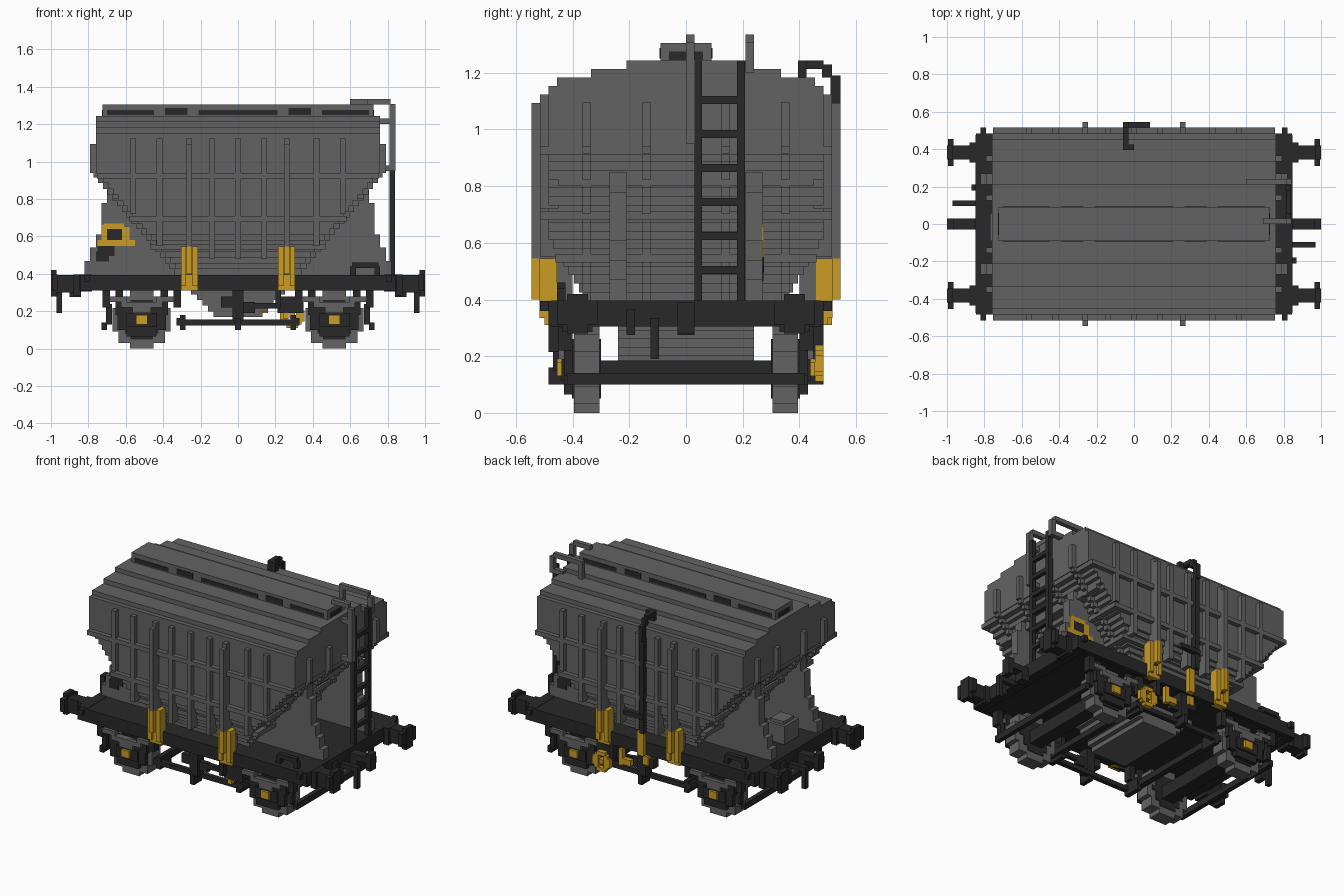
import bpy, bmesh, math

cube = bpy.data.objects.get("Cube")
if cube:
    bpy.data.objects.remove(cube)


def material(name, rgb):
    m = bpy.data.materials.new(name)
    m.use_nodes = True
    m.diffuse_color = (*rgb, 1)
    m.node_tree.nodes["Principled BSDF"].inputs["Base Color"].default_value = (*rgb, 1)
    return m


GREY = material("mid grey", (0.124, 0.124, 0.124))
DARK = material("charcoal", (0.022, 0.022, 0.022))
YELLOW = material("ochre yellow", (0.6, 0.335, 0.017))


def part(name, mat, boxes):
    """One object made of boxes, each (x0, x1, y0, y1, z0, z1)."""
    bm = bmesh.new()
    for x0, x1, y0, y1, z0, z1 in boxes:
        for v in bmesh.ops.create_cube(bm, size=1)["verts"]:
            v.co = ((x0 + x1) / 2 + v.co.x * abs(x1 - x0),
                    (y0 + y1) / 2 + v.co.y * abs(y1 - y0),
                    (z0 + z1) / 2 + v.co.z * abs(z1 - z0))
    me = bpy.data.meshes.new(name)
    bm.to_mesh(me)
    bm.free()
    me.materials.append(mat)
    ob = bpy.data.objects.new(name, me)
    bpy.context.collection.objects.link(ob)
    return ob


def mid(hx, hy, z0, z1):
    return (-hx, hx, -hy, hy, z0, z1)


def flip(boxes, x=False, y=False):
    """Add mirrored copies across x = 0 and / or y = 0."""
    out = list(boxes)
    if x:
        out += [(-b[1], -b[0], *b[2:]) for b in out]
    if y:
        out += [(b[0], b[1], -b[3], -b[2], b[4], b[5]) for b in out]
    return out


STEP = 0.0306

# Hopper: stepped funnel, straight upper body and stepped roof
funnel, end_ribs = [], []
for i in range(18):
    z = 0.395 + i * STEP
    hx = 0.31 + i * 0.0255
    hy = min(0.485, 0.36 + i * 0.018)
    funnel.append(mid(hx, hy, z, z + STEP))
    for y in (0.14, 0.35):
        end_ribs.append((hx - 0.02, hx + 0.03, y - 0.015, y + 0.015, z, z + STEP))
part("hopper_funnel", GREY, funnel)
part("hopper_body", GREY, [mid(0.76, 0.485, 0.94, 1.153)])
part("hopper_roof", GREY, [mid(0.76, 0.455, 1.153, 1.183), mid(0.76, 0.335, 1.183, 1.214),
                           mid(0.76, 0.21, 1.214, 1.243)])
end_ribs += [(0.75, 0.79, y - 0.015, y + 0.015, 0.94, 1.095) for y in (0.14, 0.35)]
part("end_ribs", GREY, flip(end_ribs, True, True))

# Side ribs, tall posts and horizontal bands
side_ribs = []
for x, low in ((0.14, 0.48), (0.42, 0.55), (0.56, 0.72)):
    side_ribs.append((x - 0.015, x + 0.015, 0.45, 0.515, low, 1.123))
side_ribs = flip(side_ribs, True) + [(-0.015, 0.015, 0.45, 0.515, 0.48, 1.123)]
part("side_ribs", GREY, flip(side_ribs, y=True))
part("side_posts", GREY, flip([(0.245, 0.275, 0.40, 0.515, 0.395, 1.123),
                               (0.245, 0.275, 0.51, 0.545, 0.545, 1.093)], True, True))
part("hopper_bands", GREY, [mid(0.755, 0.515, 0.91, 0.94), mid(0.58, 0.515, 0.68, 0.71),
                            mid(0.67, 0.45, 0.80, 0.83), mid(0.47, 0.46, 0.53, 0.56)])

# Roof hatch ridge with dark slots and handle openings
part("hatch_ridge", GREY, [mid(0.725, 0.09, 1.24, 1.306)])
part("hatch_openings", DARK, flip(
    [(a, b, 0.085, 0.093, 1.25, top) for a, b, top in
     ((-0.7, -0.45, 1.276), (-0.39, -0.27, 1.288), (-0.21, 0.21, 1.276),
      (0.27, 0.39, 1.288), (0.45, 0.7, 1.276))], y=True)
    + flip([(0.72, 0.728, -0.06, 0.06, 1.245, 1.276)], True))

# Stepped support plates under the sloping ends
plate = []
for z0, z1, inner, outer in ((0.39, 0.47, 0.3, 0.82), (0.47, 0.54, 0.35, 0.79), (0.54, 0.61, 0.4, 0.76),
                             (0.61, 0.78, 0.45, 0.73), (0.78, 0.85, 0.58, 0.70)):
    plate.append((inner, outer, 0.21, 0.27, z0, z1))
part("end_support_plates", GREY, flip(plate, True, True))

# Control frames, diagonal pair on opposite sides
for side, s in (("front", -1), ("back", 1)):
    def turned(bs):
        return [tuple(sorted((s * b[0], s * b[1]))) + tuple(sorted((s * b[2], s * b[3]))) + b[4:]
                for b in bs]
    part(side + "_control_frame", YELLOW, turned([
        (0.55, 0.75, 0.266, 0.275, 0.55, 0.58), (0.61, 0.72, 0.266, 0.275, 0.64, 0.67),
        (0.70, 0.73, 0.266, 0.275, 0.58, 0.66), (0.58, 0.62, 0.266, 0.275, 0.58, 0.65)]))
    part(side + "_control_panel", DARK, turned([
        (0.62, 0.70, 0.266, 0.274, 0.58, 0.64), (0.66, 0.75, 0.266, 0.275, 0.495, 0.55),
        (0.69, 0.76, 0.266, 0.274, 0.465, 0.52)]))
    part(side + "_deck_handle", DARK, turned([
        (-0.75, -0.61, 0.425, 0.455, 0.43, 0.46), (-0.63, -0.60, 0.425, 0.455, 0.39, 0.44),
        (-0.76, -0.73, 0.425, 0.455, 0.39, 0.44)]))
part("equipment_box", GREY, [(-0.77, -0.63, -0.09, 0.06, 0.41, 0.53), (-0.75, -0.65, -0.07, 0.04, 0.39, 0.55)])

# Underframe
part("deck", DARK, [mid(0.845, 0.457, 0.315, 0.395)])
part("sole_bars", DARK, flip([(-0.845, 0.845, 0.455, 0.485, 0.31, 0.395)], y=True))
part("headstocks", DARK, flip([(0.78, 0.847, -0.475, 0.475, 0.305, 0.397),
                               (0.79, 0.82, 0.45, 0.515, 0.36, 0.395)], True, True))

# Buffers, drawgear and hoses
part("buffers", DARK, flip([(0.84, 0.98, 0.345, 0.42, 0.30, 0.395), (0.84, 0.88, 0.33, 0.435, 0.285, 0.396),
                            (0.97, 1.0, 0.345, 0.42, 0.28, 0.42),
                            (0.965, 0.995, 0.31, 0.455, 0.31, 0.397)], True, True))
part("drawhooks", DARK, flip([(0.84, 1.0, -0.03, 0.03, 0.325, 0.365), (0.84, 0.90, -0.03, 0.03, 0.275, 0.33),
                              (0.965, 1.0, -0.03, 0.03, 0.28, 0.39)], True))
for end, s in (("left", 1), ("right", -1)):
    part(end + "_end_hoses", DARK, [
        (s * 0.84, s * 0.97, -s * 0.125, -s * 0.095, 0.30, 0.335),
        (s * 0.94, s * 0.97, -s * 0.125, -s * 0.095, 0.19, 0.32),
        (s * 0.84, s * 0.87, -s * 0.21, -s * 0.18, 0.275, 0.365)])

# Yellow lifting brackets on the sole bars, with a raised centre strip
part("lifting_brackets", YELLOW, flip([
    (0.215, 0.305, 0.455, 0.50, 0.31, 0.545), (0.215, 0.243, 0.49, 0.517, 0.335, 0.545),
    (0.277, 0.305, 0.49, 0.517, 0.335, 0.545), (0.245, 0.275, 0.49, 0.545, 0.40, 0.545)], True, True))


# Wheels: blocky discs from stacked slices
def disc(cx, cz, r, y0, y1, n):
    out = []
    for i in range(n):
        d = -r + (i + 0.5) * 2 * r / n
        h = round(math.sqrt(r * r - d * d) / (r / n * 2)) * (r / n * 2)
        out.append((cx - h, cx + h, y0, y1, cz + d - r / n, cz + d + r / n))
    return out


AX, AZ = 0.515, 0.155
part("wheels", GREY, flip(disc(AX, AZ, 0.155, 0.305, 0.395, 10), True, True))
part("wheel_centres", DARK, flip(disc(AX, AZ, 0.105, 0.30, 0.402, 7), True, True))
part("axles", DARK, flip([(AX - 0.045, AX + 0.045, -0.42, 0.42, 0.10, 0.185)], True))

# Axle guards, stepped leaf springs and axle box covers
part("axle_guards", DARK, flip([
    (AX - 0.08, AX + 0.08, 0.40, 0.43, 0.065, 0.25), (AX - 0.13, AX + 0.13, 0.40, 0.43, 0.10, 0.22),
    (AX + 0.17, AX + 0.21, 0.40, 0.45, 0.22, 0.32), (AX - 0.21, AX - 0.17, 0.40, 0.45, 0.22, 0.32),
    (AX - 0.14, AX - 0.10, 0.40, 0.43, 0.18, 0.34), (AX + 0.10, AX + 0.14, 0.40, 0.43, 0.18, 0.34),
    (AX + 0.16, AX + 0.19, 0.40, 0.43, 0.13, 0.24), (AX - 0.08, AX + 0.08, 0.425, 0.44, 0.115, 0.19)], True, True))
part("leaf_springs", GREY, flip([
    (AX + 0.08, AX + 0.17, 0.41, 0.45, 0.25, 0.28), (AX - 0.17, AX - 0.08, 0.41, 0.45, 0.25, 0.28),
    (AX - 0.11, AX + 0.11, 0.41, 0.45, 0.22, 0.25), (AX - 0.05, AX + 0.05, 0.41, 0.45, 0.19, 0.22)], True, True))
part("axle_box_covers", YELLOW, flip([(AX - 0.03, AX + 0.03, 0.42, 0.456, 0.13, 0.18)], True, True))

# Discharge chute in steps, and brake gear
part("discharge_chute", GREY, [mid(0.25 - i * 0.03, 0.24, 0.29 - i * 0.03, 0.32 - i * 0.03) for i in range(5)])
part("brake_rods", DARK, flip([(-0.32, 0.32, 0.39, 0.42, 0.125, 0.155), (0.28, 0.31, 0.30, 0.42, 0.10, 0.18),
                               (-0.31, -0.28, 0.30, 0.42, 0.10, 0.18)], y=True)
     + flip([(0.29, 0.33, -0.42, 0.42, 0.125, 0.165), (0.70, 0.73, -0.42, 0.42, 0.10, 0.14)], True))
part("brake_levers", DARK, flip([
    (-0.03, 0.03, 0.40, 0.47, 0.15, 0.31), (-0.09, -0.03, 0.42, 0.47, 0.22, 0.28), (0.03, 0.09, 0.42, 0.45, 0.19, 0.25),
    (0.09, 0.23, 0.42, 0.45, 0.215, 0.245), (0.20, 0.23, 0.40, 0.485, 0.215, 0.33), (-0.015, 0.015, 0.40, 0.485, 0.10, 0.16),
    (0.21, 0.35, 0.42, 0.45, 0.19, 0.28)], y=True))
part("front_release_handle", YELLOW, [(0.24, 0.27, -0.455, -0.42, 0.16, 0.19)])

# Yellow handwheel and levers on the back
part("handwheel", YELLOW, [
    (0.26, 0.32, 0.455, 0.485, 0.215, 0.24), (0.26, 0.32, 0.455, 0.485, 0.11, 0.135),
    (0.225, 0.25, 0.455, 0.485, 0.145, 0.205), (0.33, 0.355, 0.455, 0.485, 0.145, 0.205),
    (0.24, 0.27, 0.455, 0.485, 0.13, 0.22), (0.31, 0.34, 0.455, 0.485, 0.13, 0.22),
    (0.275, 0.305, 0.42, 0.485, 0.16, 0.19)])
part("back_levers", YELLOW, [(0.13, 0.16, 0.455, 0.485, 0.19, 0.30), (0.07, 0.13, 0.455, 0.485, 0.20, 0.24),
                             (-0.045, 0.0, 0.485, 0.515, 0.31, 0.47), (-0.06, -0.02, 0.455, 0.485, 0.24, 0.30)])

# Dark pipe climbing the back to the roof
part("back_pipe", DARK, [
    (-0.06, 0.0, 0.395, 0.425, 1.18, 1.243), (-0.06, -0.03, 0.395, 0.485, 1.214, 1.243),
    (-0.06, -0.03, 0.48, 0.515, 1.184, 1.23), (-0.06, -0.03, 0.51, 0.545, 1.09, 1.19),
    (-0.06, -0.03, 0.50, 0.535, 0.47, 1.1), (-0.06, 0.085, 0.515, 0.545, 0.57, 0.60)])

# End ladder and grab rails
rungs = [(0.815, 0.84, 0.04, 0.20, z, z + 0.028) for z in (0.49, 0.61, 0.73, 0.85, 0.97, 1.09)]
part("ladder", DARK, rungs + [(0.81, 0.84, 0.03, 0.057, 0.39, 1.243), (0.81, 0.84, 0.18, 0.208, 0.39, 1.243)])
rails = []
for y, x0, low in ((0.0, 0.69, 0.95), (0.21, 0.6, 1.2)):
    rails += [(x0, 0.815, y, y + 0.03, 1.306, 1.335), (0.81, 0.842, y, y + 0.03, low, 1.308),
              (0.74, 0.82, y, y + 0.03, low, low + 0.03), (x0, x0 + 0.03, y, y + 0.03, 1.2, 1.31),
              (0.74, 0.82, y, y + 0.03, 1.2, 1.23)]
part("grab_rails", GREY, rails)
